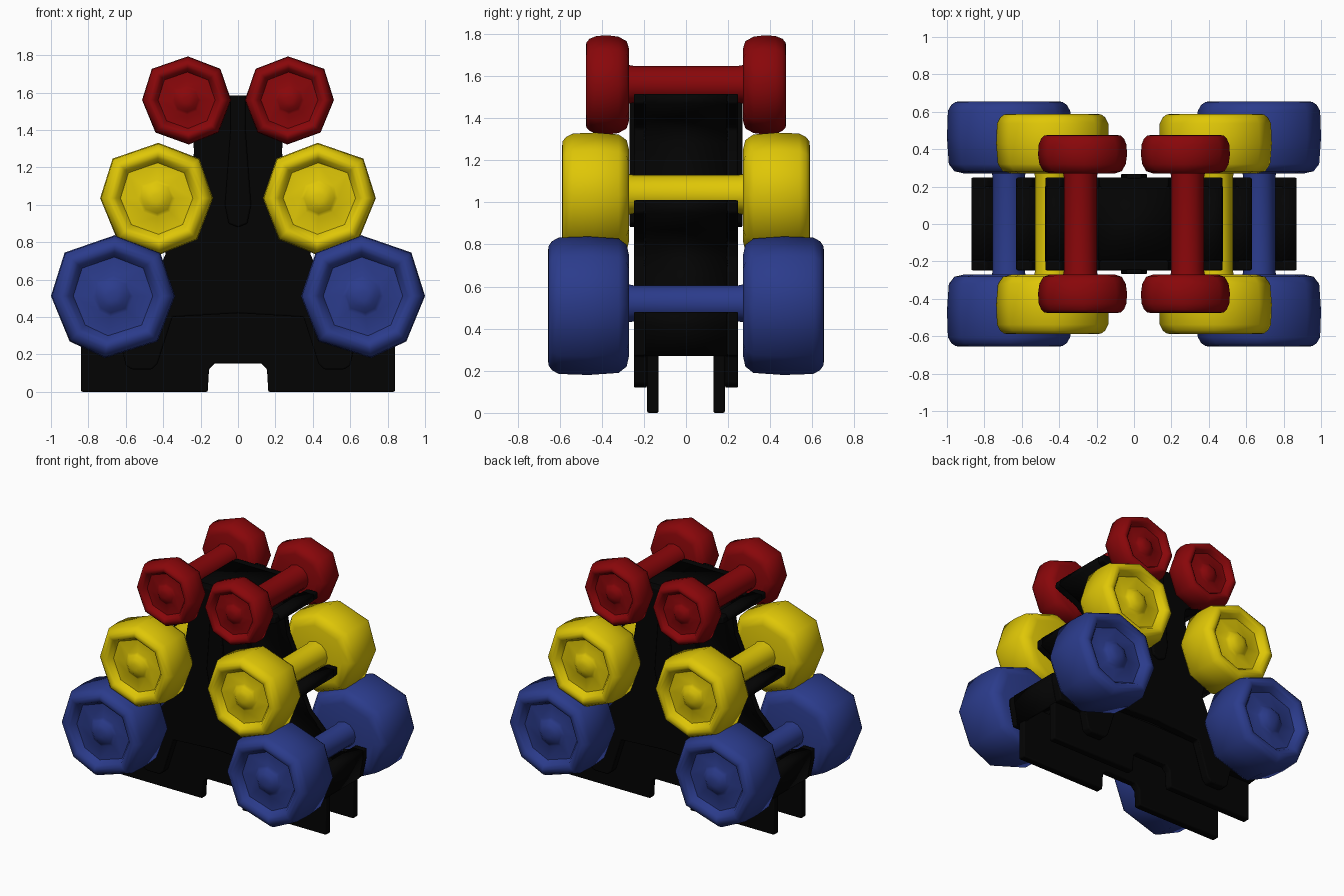
import bpy, bmesh, math

if "Cube" in bpy.data.objects:
    bpy.data.objects.remove(bpy.data.objects["Cube"])


def material(name, rgb):
    m = bpy.data.materials.new(name)
    m.diffuse_color = (*rgb, 1)
    m.use_nodes = True
    m.node_tree.nodes["Principled BSDF"].inputs["Base Color"].default_value = m.diffuse_color
    return m


BLACK = material("black plastic", (0.001, 0.001, 0.001))
RED = material("red vinyl", (0.25, 0.002, 0.003))
YELLOW = material("yellow vinyl", (0.74, 0.57, 0.002))
BLUE = material("blue vinyl", (0.024, 0.044, 0.26))


def finish(bm, name, mat, angle=40, normals=True):
    if normals:
        bmesh.ops.recalc_face_normals(bm, faces=bm.faces[:])
    me = bpy.data.meshes.new(name)
    bm.to_mesh(me)
    bm.free()
    ob = bpy.data.objects.new(name, me)
    bpy.context.collection.objects.link(ob)
    me.materials.append(mat)
    bpy.ops.object.select_all(action='DESELECT')
    ob.select_set(True)
    bpy.context.view_layer.objects.active = ob
    bpy.ops.object.shade_smooth_by_angle(angle=math.radians(angle))
    return ob


def prism(name, outline, y0, y1, bevel=0.008):
    """Extrude an x-z outline from y0 to y1."""
    bm = bmesh.new()
    f = bm.faces.new([bm.verts.new((x, y0, z)) for x, z in outline])
    ext = bmesh.ops.extrude_face_region(bm, geom=[f])
    verts = [g for g in ext["geom"] if isinstance(g, bmesh.types.BMVert)]
    bmesh.ops.translate(bm, verts=verts, vec=(0, y1 - y0, 0))
    ob = finish(bm, name, BLACK)
    if bevel:
        b = ob.modifiers.new("soft edges", 'BEVEL')
        b.width, b.segments = bevel, 2
    return ob


def mirrored(half):
    """Close a right-hand half outline across x = 0."""
    return half + [(-x, z) for x, z in reversed(half) if x > 0]


def lathe(name, loops, mat, angle):
    """Skin a row of closed loops and cap both ends."""
    bm = bmesh.new()
    loops = [[bm.verts.new(p) for p in loop] for loop in loops]
    n = len(loops[0])
    for a, b in zip(loops, loops[1:]):
        for i in range(n):
            j = (i + 1) % n
            bm.faces.new((a[i], a[j], b[j], b[i]))
    bm.faces.new(loops[0])
    bm.faces.new(loops[-1])
    return finish(bm, name, mat, angle)


# ---- dumbbells ----
def octagon(low):
    """Uneven eight-sided head outline; low is the x of its lowest corner."""
    return [(-.03, .98), (.78, .70), (1, 0), (.70, -.73),
            (low, -1.0), (-.72, -.73), (-1, .0), (-.76, .70)]


def head(name, side, end, cx, cz, r, y1, low, mat):
    y0, d = 0.27, 0.16 * r
    # rings from the inner face over the rim, into the recess and onto the hub
    rings = [(y0, .72), (y0 + .012, .88), (y0 + .05, .97), ((y0 + y1) / 2, 1.0),
             (y1 - .05, .985), (y1 - .018, .93), (y1 - .002, .86), (y1, .79),
             (y1 - .25 * d, .72), (y1 - d, .64), (y1 - d, .33), (y1 - .75 * d, .27),
             (y1 - .35 * d, .19), (y1 - .2 * d, .08)]
    loops = [[(side * (cx + px * r * s), end * y, cz + pz * r * s) for px, pz in octagon(low)]
             for y, s in rings]
    lathe(name, loops, mat, 55)


def bar(name, side, x, z, r, mat):
    loops = [[(side * x + r * s * math.cos(t * math.pi / 6), y, z + r * s * math.sin(t * math.pi / 6))
              for t in range(12)] for y, s in [(-.30, 1.1), (-.25, 1), (.25, 1), (.30, 1.1)]]
    lathe(name, loops, mat, 40)


# colour name, material, head centre, radius, head end, lowest corner, bar centre, bar radius
SETS = [("red", RED, (.275, 1.56), .238, .475, -.05, (.287, 1.56), .088),
        ("yellow", YELLOW, (.435, 1.035), .302, .588, -.05, (.437, 1.038), .092),
        ("blue", BLUE, (.668, .512), .332, .655, .13, (.67, .52), .086)]
for cname, mat, (hx, hz), hr, hy, low, (bx, bz), br in SETS:
    for side, sname in ((1, "right"), (-1, "left")):
        bar(f"{cname}_bar_{sname}", side, bx, bz, br, mat)
        for end, ename in ((-1, "front"), (1, "back")):
            head(f"{cname}_head_{sname}_{ename}", side, end, hx, hz, hr, hy, low, mat)

# ---- rack ----
# stepped outline: flat top, then a cradle and outer lip for each bar
STEPS = [(0, 1.585), (.185, 1.585), (.195, 1.52), (.235, 1.475), (.285, 1.462), (.345, 1.475),
         (.39, 1.515), (.47, 1.515), (.475, 1.47), (.30, 1.40), (.24, 1.35), (.235, 1.28),
         (.255, 1.16), (.305, 1.05), (.345, .985), (.39, .945), (.445, .935), (.505, .955),
         (.55, 1.01), (.63, 1.01), (.63, .95), (.47, .87), (.40, .81), (.385, .74),
         (.43, .64), (.55, .52), (.60, .45), (.67, .425), (.735, .44),
         (.785, .48), (.87, .48), (.87, .42), (.84, .27)]
UNDERSIDE = [(.63, .27), (.60, .14), (.57, .12), (.46, .12), (.43, .15), (.35, .40), (0, .42)]
panel = STEPS + UNDERSIDE
panel = panel + [(-x, z) for x, z in reversed(panel) if x > 0]
for end, ename in ((-1, "front"), (1, "back")):
    prism(f"side_panel_{ename}", panel, end * .185, end * .248)

# skin that spans between the panels
bm = bmesh.new()
path = [(-x, z) for x, z in reversed(STEPS) if x > 0] + STEPS
rows = [(bm.verts.new((x, -.2, z)), bm.verts.new((x, .2, z))) for x, z in path]
for (a, b), (c, d) in zip(rows, rows[1:]):
    bm.faces.new((a, c, d, b))
skin = finish(bm, "cradle_skin", BLACK, normals=False)
solid = skin.modifiers.new("thickness", 'SOLIDIFY')
solid.thickness, solid.offset = .02, -1

# foot plates with a notch in the middle
foot = mirrored([(0, .152), (.125, .152), (.155, .12), (.162, 0), (.84, 0), (.84, .40), (0, .42)])
for end, ename in ((-1, "front"), (1, "back")):
    prism(f"foot_plate_{ename}", foot, end * .13, end * .185)
    # tapered rib on the face of each panel
    rib = mirrored([(0, .88), (.05, .9), (.07, 1.0), (.04, 1.4), (.04, 1.585), (0, 1.585)])
    prism(f"centre_rib_{ename}", rib, end * .24, end * .268)
